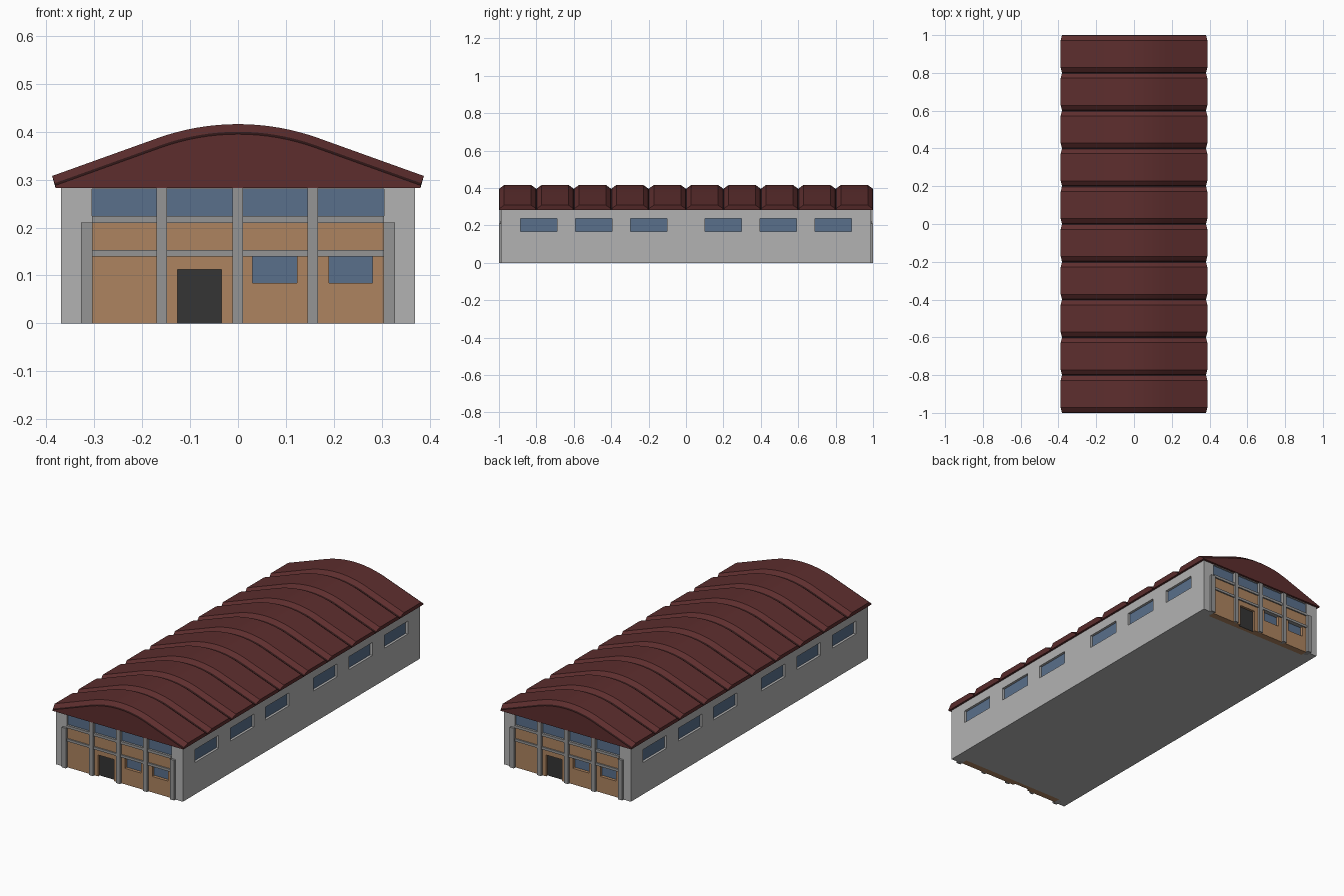
import bpy, bmesh, math

if "Cube" in bpy.data.objects:
    bpy.data.objects.remove(bpy.data.objects["Cube"])


def material(name, rgb):
    m = bpy.data.materials.new(name)
    m.diffuse_color = (*rgb, 1)
    m.use_nodes = True
    m.node_tree.nodes["Principled BSDF"].inputs["Base Color"].default_value = m.diffuse_color
    return m


BROWN = material("ochre_panel", (0.42, 0.23, 0.115))
BLUE = material("glass_blue", (0.10, 0.16, 0.26))
RED = material("roof_red", (0.11, 0.027, 0.027))
SEAM = material("seam_dark", (0.03, 0.009, 0.009))
DARK = material("door_dark", (0.035, 0.035, 0.035))
FRAME = material("frame_grey", (0.30, 0.30, 0.30))
WALL = material("wall_grey", (0.45, 0.45, 0.45))


def boxes(name, items, mat=None):
    """One object made of boxes given as (x0, x1, y0, y1, z0, z1)."""
    bm = bmesh.new()
    for x0, x1, y0, y1, z0, z1 in items:
        for v in bmesh.ops.create_cube(bm, size=1)["verts"]:
            v.co = ((x0 + x1) / 2 + v.co.x * (x1 - x0),
                    (y0 + y1) / 2 + v.co.y * (y1 - y0),
                    (z0 + z1) / 2 + v.co.z * (z1 - z0))
    return finish(name, bm, mat)


def finish(name, bm, mat):
    me = bpy.data.meshes.new(name)
    bmesh.ops.recalc_face_normals(bm, faces=bm.faces)
    bm.to_mesh(me)
    bm.free()
    ob = bpy.data.objects.new(name, me)
    bpy.context.collection.objects.link(ob)
    if mat:
        me.materials.append(mat)
    return ob


def both_ends(items):
    """Repeat front boxes on the back, turned half a circle about z."""
    return items + [(-b, -a, -d, -c, e, f) for a, b, c, d, e, f in items]


def cut(ob, items):
    cutter = boxes("cutter", items)
    cutter.hide_render = True
    mod = ob.modifiers.new("openings", "BOOLEAN")
    mod.operation = "DIFFERENCE"
    mod.solver = "EXACT"
    mod.object = cutter
    bpy.context.view_layer.objects.active = ob
    bpy.ops.object.modifier_apply(modifier=mod.name)
    bpy.data.objects.remove(cutter)


EAVE = 0.284

# Main hall with side window recesses and end pockets for the facades
walls = boxes("walls", [(-0.37, 0.37, -0.988, 0.988, 0, EAVE)], WALL)
side_y = [(s * c - 0.098, s * c + 0.098) for s in (-1, 1) for c in (0.2, 0.493, 0.788)]
sides = (-1, 1)
cut(walls, [(min(s * 0.355, s * 0.4), max(s * 0.355, s * 0.4), a, b, 0.168, 0.236)
            for s in sides for a, b in side_y]
    + both_ends([(-0.305, 0.305, -1.1, -0.95, -0.1, 0.281)]))
boxes("side_windows", [(s * 0.355 - 0.002, s * 0.355 + 0.002, a, b, 0.168, 0.236)
                       for s in sides for a, b in side_y], BLUE)

# End facades: coloured panel with door and two windows
door = (-0.126, -0.034)
lower = [(0.03, 0.123), (0.19, 0.281)]
panel = boxes("facade_panels", both_ends([(-0.305, 0.305, -0.985, -0.95, 0, 0.22)]), BROWN)
cut(panel, both_ends([(a, b, -1.1, -0.968, 0.084, 0.141) for a, b in lower]
                     + [(*door, -1.1, -0.970, -0.1, 0.113)]))
boxes("facade_windows", both_ends([(a, b, -0.969, -0.965, 0.084, 0.141)
                                   for a, b in lower]), BLUE)
boxes("doors", both_ends([(*door, -0.972, -0.966, 0, 0.113)]), DARK)
boxes("upper_glazing", both_ends([(-0.305, 0.305, -0.980, -0.95, 0.22, 0.281)]), BLUE)

# Columns and horizontal beams
boxes("columns", both_ends(
    [(c - 0.011, c + 0.011, -0.997, -0.96, 0, EAVE) for c in (-0.159, -0.001, 0.156)]
    + [(s * 0.316 - 0.012, s * 0.316 + 0.012, -1.0, -0.96, 0, 0.211) for s in sides]), FRAME)
boxes("beams", both_ends([(-0.305, 0.305, -0.992, -0.96, 0.210, 0.224),
                          (-0.305, 0.305, -0.992, -0.96, 0.140, 0.153)]), FRAME)


# Roof: arched profile lofted through ten bays that swell between the seams
SLOPE = math.atan(0.357)


def profile(off):
    radius = 0.476 + off
    cz = 0.395 - 0.476
    arc = [(radius * math.sin(t), cz + radius * math.cos(t))
           for t in (SLOPE * i / 8 for i in range(-8, 9))]
    ex = 0.381 + off * math.sin(SLOPE)
    ez = 0.288 + off * math.cos(SLOPE)
    return [(-0.381, 0.283), (-ex, ez)] + arc + [(ex, ez), (0.381, 0.283)]


rings = []
for bay in range(10):
    y0 = -1 + bay * 0.2
    rings += [(y0, 0.0), (y0 + 0.006, 0.005), (y0 + 0.028, 0.021),
              (y0 + 0.172, 0.021), (y0 + 0.194, 0.005)]
rings.append((1.0, 0.0))

bm = bmesh.new()
loops = [[bm.verts.new((x, y, z)) for x, z in profile(o)] for y, o in rings]
n = len(loops[0])
for k, (a, b) in enumerate(zip(loops, loops[1:])):
    for i in range(n):
        j = (i + 1) % n
        f = bm.faces.new((a[i], a[j], b[j], b[i]))
        f.material_index = 1 if k % 5 in (0, 4) and i < n - 1 else 0
bm.faces.new(loops[0])
bm.faces.new(loops[-1])
roof = finish("roof", bm, RED)
roof.data.materials.append(SEAM)
bpy.ops.object.select_all(action="DESELECT")
roof.select_set(True)
bpy.context.view_layer.objects.active = roof
bpy.ops.object.shade_smooth_by_angle(angle=math.radians(15))
